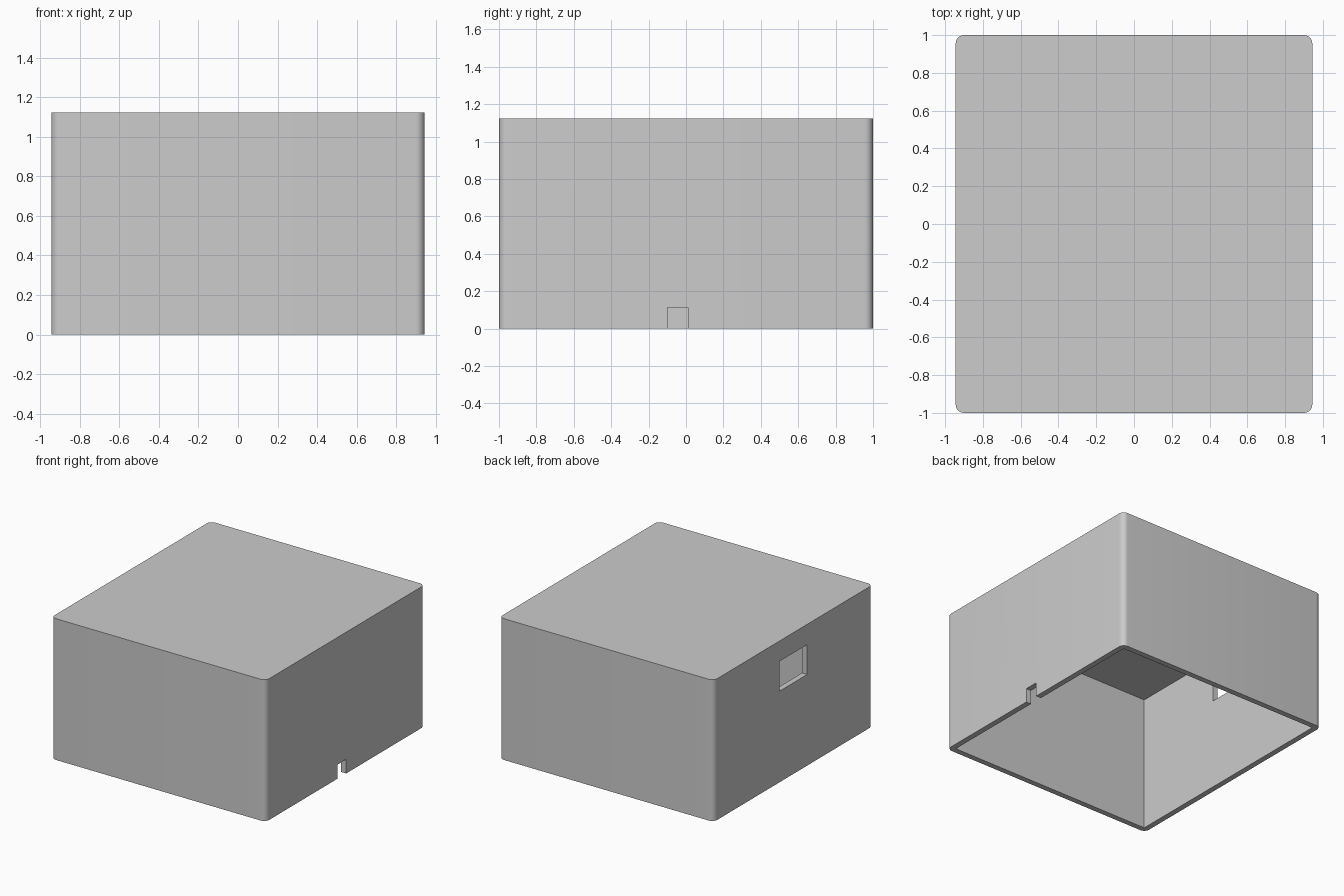
import bpy
import bmesh
from mathutils import Matrix, Vector

default = bpy.data.objects.get("Cube")
if default:
    bpy.data.objects.remove(default, do_unlink=True)

WIDTH, DEPTH, HEIGHT = 1.888, 2.0, 1.124
WALL = 0.045
HX, HY = WIDTH / 2, DEPTH / 2

grey = bpy.data.materials.new("light_grey")
grey.use_nodes = True
colour = (0.604, 0.604, 0.604, 1)
grey.diffuse_color = colour
grey.node_tree.nodes["Principled BSDF"].inputs["Base Color"].default_value = colour


def box(name, low, high, radius=0):
    """Box between two corners, with optional rounded upright edges."""
    low, high = Vector(low), Vector(high)
    bm = bmesh.new()
    bmesh.ops.create_cube(bm, size=1, matrix=Matrix.Translation((low + high) / 2)
                          @ Matrix.Diagonal((*(high - low), 1)))
    if radius:
        upright = [e for e in bm.edges
                   if abs(e.verts[0].co.z - e.verts[1].co.z) > 0.01]
        bmesh.ops.bevel(bm, geom=upright, offset=radius, segments=8,
                        profile=0.5, affect='EDGES')
    mesh = bpy.data.meshes.new(name)
    bm.to_mesh(mesh)
    bm.free()
    mesh.materials.append(grey)
    obj = bpy.data.objects.new(name, mesh)
    bpy.context.collection.objects.link(obj)
    return obj


# Rounded case, open underneath
case = box("case_shell", (-HX, -HY, 0), (HX, HY, HEIGHT), WALL)

cutters = [
    # Interior cavity
    box("cavity_cutter", (WALL - HX, WALL - HY, -0.2),
        (HX - WALL, HY - WALL, HEIGHT - WALL)),
    # Cable notch at the foot of the left wall
    box("cable_notch_cutter", (HX - 0.15, -0.1, -0.1), (HX + 0.1, 0.012, 0.112)),
    # Window high in the right wall
    box("window_cutter", (-HX - 0.1, -0.175, 0.725), (0.15 - HX, 0.175, 0.962)),
]

bpy.ops.object.select_all(action='DESELECT')
bpy.context.view_layer.objects.active = case
case.select_set(True)
for cutter in cutters:
    cutter.hide_render = True
    cut = case.modifiers.new(cutter.name, 'BOOLEAN')
    cut.operation = 'DIFFERENCE'
    cut.solver = 'EXACT'
    cut.object = cutter
    bpy.ops.object.modifier_apply(modifier=cut.name)
    bpy.data.objects.remove(cutter, do_unlink=True)

bpy.ops.object.shade_smooth_by_angle()
